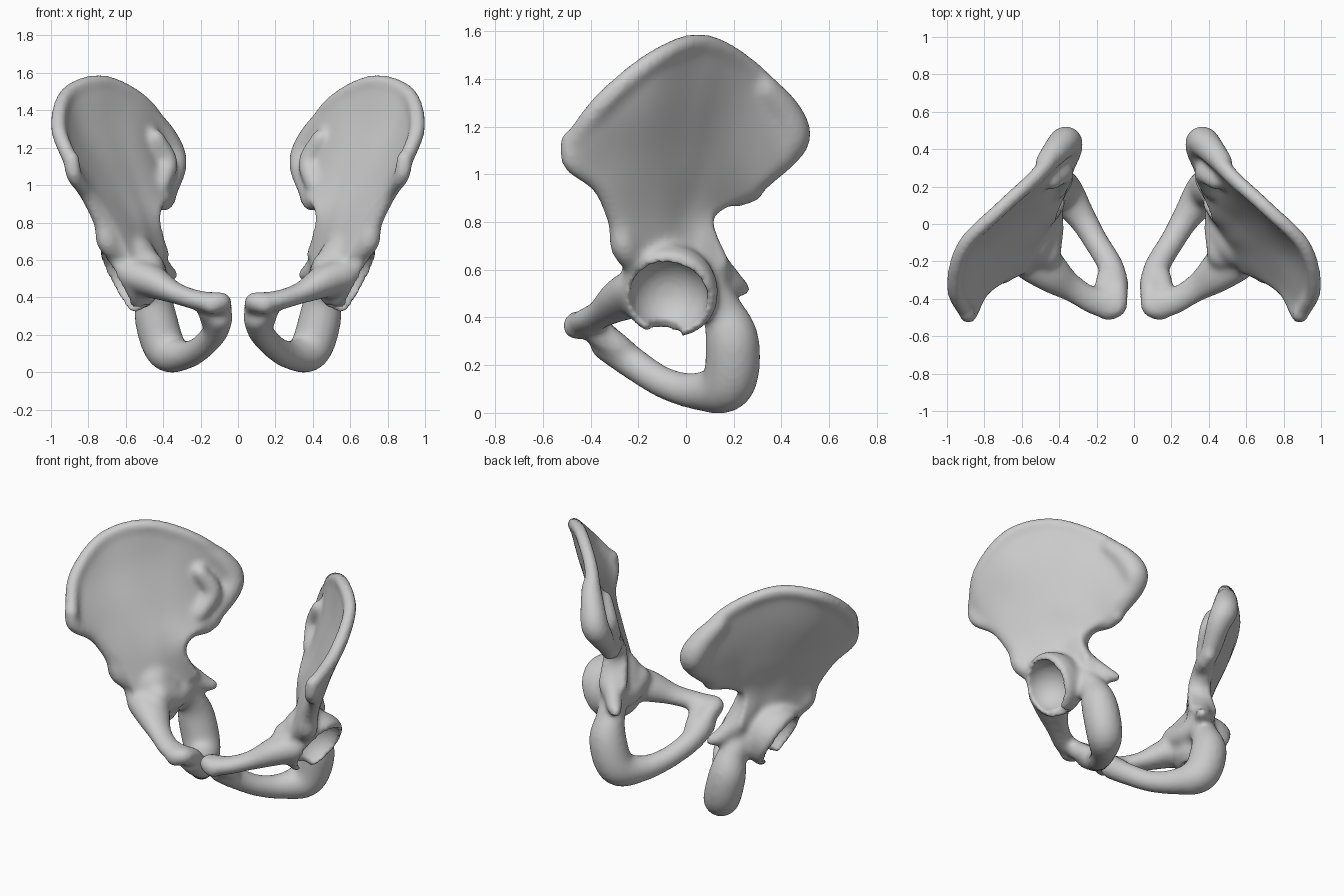
import bpy, bmesh, math
from mathutils import Vector, Matrix

if "Cube" in bpy.data.objects:
    bpy.data.objects.remove(bpy.data.objects["Cube"])


def spline(pts, t):
    """Catmull-Rom through pts (tuples of any length), t in 0..1"""
    n = len(pts) - 1
    s = min(t * n, n - 1e-6)
    i = int(s)
    f = s - i
    b, c = pts[i], pts[i + 1]
    a = pts[i - 1] if i > 0 else [2 * p - q for p, q in zip(b, c)]
    d = pts[i + 2] if i + 2 <= n else [2 * q - p for p, q in zip(b, c)]
    return [0.5 * (2 * q + (r - p) * f + (2 * p - 5 * q + 4 * r - s_) * f * f
                   + (3 * q - p - 3 * r + s_) * f ** 3) for p, q, r, s_ in zip(a, b, c, d)]


# Unit ball that is stamped along paths
ball = bmesh.new()
bmesh.ops.create_icosphere(ball, subdivisions=3, radius=1)
ball_verts = [v.co.copy() for v in ball.verts]
ball_faces = [[v.index for v in f.verts] for f in ball.faces]
ball.free()


def stamp(bm, pos, size):
    vs = [bm.verts.new([p + c * s for p, c, s in zip(pos, co, size)]) for co in ball_verts]
    for f in ball_faces:
        bm.faces.new([vs[i] for i in f])


def blob(bm, pts, scale=(1, 1, 1), steps=7):
    """Chain of ellipsoids along a path of (x, y, z, radius)"""
    count = steps * (len(pts) - 1)
    for k in range(count + 1):
        x, y, z, r = spline(pts, k / count)
        stamp(bm, (x, y, z), [r * s for s in scale])


def blade(bm, rows, thick, nu=36, nv=30):
    """Thick sheet lofted through rows of points"""
    def at(u, v):
        return Vector(spline([spline(r, u) for r in rows], v))
    a, b = [], []
    for j in range(nv + 1):
        for i in range(nu + 1):
            u, v, e = i / nu, j / nv, 0.01
            du = at(min(u + e, 1), v) - at(max(u - e, 0), v)
            dv = at(u, min(v + e, 1)) - at(u, max(v - e, 0))
            n = du.cross(dv).normalized() * thick(u, v)
            p = at(u, v)
            a.append(bm.verts.new(p + n))
            b.append(bm.verts.new(p - n))
    w = nu + 1
    for j in range(nv):
        for i in range(nu):
            q = [j * w + i, j * w + i + 1, (j + 1) * w + i + 1, (j + 1) * w + i]
            bm.faces.new([a[k] for k in q])
            bm.faces.new([b[k] for k in reversed(q)])
    ring = ([i for i in range(w)] + [j * w + nu for j in range(1, nv + 1)]
            + [nv * w + i for i in range(nu - 1, -1, -1)] + [j * w for j in range(nv - 1, 0, -1)])
    for k, l in zip(ring, ring[1:] + ring[:1]):
        bm.faces.new((b[k], b[l], a[l], a[k]))


def make(name, bm):
    me = bpy.data.meshes.new(name)
    bm.to_mesh(me)
    bm.free()
    ob = bpy.data.objects.new(name, me)
    bpy.context.collection.objects.link(ob)
    return ob


bm = bmesh.new()

# Iliac wing: rows from hip socket up to the crest, front edge to back edge
rows = [
    [(.64, -.23, .60), (.59, -.17, .60), (.54, -.09, .60), (.51, -.01, .60), (.47, .08, .60), (.44, .16, .62)],
    [(.72, -.28, .80), (.68, -.21, .82), (.62, -.12, .82), (.56, -.05, .82), (.51, .02, .82), (.46, .08, .82)],
    [(.81, -.36, .95), (.80, -.27, 1.02), (.74, -.14, 1.06), (.64, -.01, 1.06), (.53, .10, 1.02), (.40, .20, .91)],
    [(.87, -.46, 1.05), (.91, -.36, 1.18), (.87, -.16, 1.29), (.72, .02, 1.32), (.54, .18, 1.24), (.38, .34, 1.0)],
    [(.89, -.49, 1.12), (.96, -.34, 1.31), (.91, -.12, 1.49), (.72, .075, 1.55), (.50, .28, 1.43), (.37, .46, 1.2)],
]
blade(bm, rows, lambda u, v: .03 + .045 * (1 - v) ** 2 + .02 * max(0, u - .7) / .3)

# Crest rim, front spine and front border
blob(bm, [(*p, r) for p, r in zip(rows[4], (.042, .045, .042, .042, .045, .06))], steps=12)
blob(bm, [(.89, -.485, 1.14, .045), (.875, -.475, 1.05, .045), (.81, -.36, .95, .038), (.73, -.285, .8, .045),
          (.70, -.26, .70, .06), (.65, -.22, .63, .05)])

# Rear tuberosity and the joint surface below it
blob(bm, [(.47, .33, 1.36, .06), (.41, .40, 1.27, .075), (.365, .44, 1.17, .085), (.35, .40, 1.09, .075),
          (.375, .29, .97, .055), (.39, .22, .91, .05)])
blob(bm, [(.44, .23, 1.25, .05), (.38, .27, 1.12, .06), (.41, .18, 1.0, .05)])
blob(bm, [(.375, .28, .925, .045), (.41, .17, .905, .045)])

# Thick pillar in front of the notch
blob(bm, [(.44, .16, .91, .04), (.48, .06, .84, .055), (.50, .06, .72, .065), (.46, .12, .6, .075)])

# Hip socket body, inner wall and raised rim
face = Vector((.87, -.12, -.46)).normalized()
tilt = face.to_track_quat('Z', 'Y')
centre = Vector((.62, -.07, .50))
blob(bm, [(.57, -.10, .60, .14), (*(centre - face * .08), .155)])
blob(bm, [(.48, -.16, .56, .09), (.45, -.04, .52, .075), (.46, .08, .54, .08)])
turn = [tilt @ Vector((math.cos(t * math.pi / 8), math.sin(t * math.pi / 8), 0)) for t in range(17)]
for depth, radius, tube in ((0, .165, .042), (-.04, .155, .05), (-.08, .13, .06)):
    blob(bm, [(*(centre + face * depth + d * radius), tube) for d in turn], steps=3)

# Ischium, its seat, the spine and the lower branch to the pubis
blob(bm, [(.48, .07, .53, .09), (.45, .155, .42, .09), (.44, .195, .29, .115), (.385, .175, .12, .112),
          (.29, .05, .09, .08), (.205, -.09, .125, .068), (.125, -.225, .21, .07), (.10, -.33, .29, .075)])
blob(bm, [(.44, .14, .60, .06), (.39, .2, .54, .05), (.35, .24, .52, .034)])

# Upper branch and body of the pubis
blob(bm, [(.56, -.17, .52, .10), (.46, -.24, .485, .09), (.34, -.335, .425, .06), (.22, -.41, .385, .055),
          (.12, -.43, .37, .058)], scale=(1, 1.4, 1))
blob(bm, [(.14, -.46, .365, .06), (.09, -.44, .375, .055), (.09, -.36, .34, .06), (.09, -.30, .27, .06)])
blob(bm, [(.16, -.36, .33, .06), (.14, -.28, .27, .06)])

hip = make("hip_bones", bm)

# Socket cutter: round cup plus a notch towards the opening
bm = bmesh.new()
stamp(bm, centre + face * .025, (.166,) * 3)
cutter = make("socket_cutter", bm)
bm = bmesh.new()
stamp(bm, (.55, -.09, .335), (.07,) * 3)
notch = make("notch_cutter", bm)


def remesh(size):
    m = hip.modifiers.new("fuse", 'REMESH')
    m.mode = 'VOXEL'
    m.voxel_size = size
    m.use_smooth_shade = True


def soften(n):
    m = hip.modifiers.new("soften", 'SMOOTH')
    m.factor = .5
    m.iterations = n


# Fuse, soften, cut the socket, soften again and mirror
remesh(.014)
soften(12)
for c in (cutter, notch):
    c.hide_render = True
    c.hide_set(True)
    m = hip.modifiers.new("cut", 'BOOLEAN')
    m.operation = 'DIFFERENCE'
    m.solver = 'FLOAT'
    m.object = c
remesh(.014)
soften(5)
hip.modifiers.new("mirror", 'MIRROR').use_mirror_merge = False
